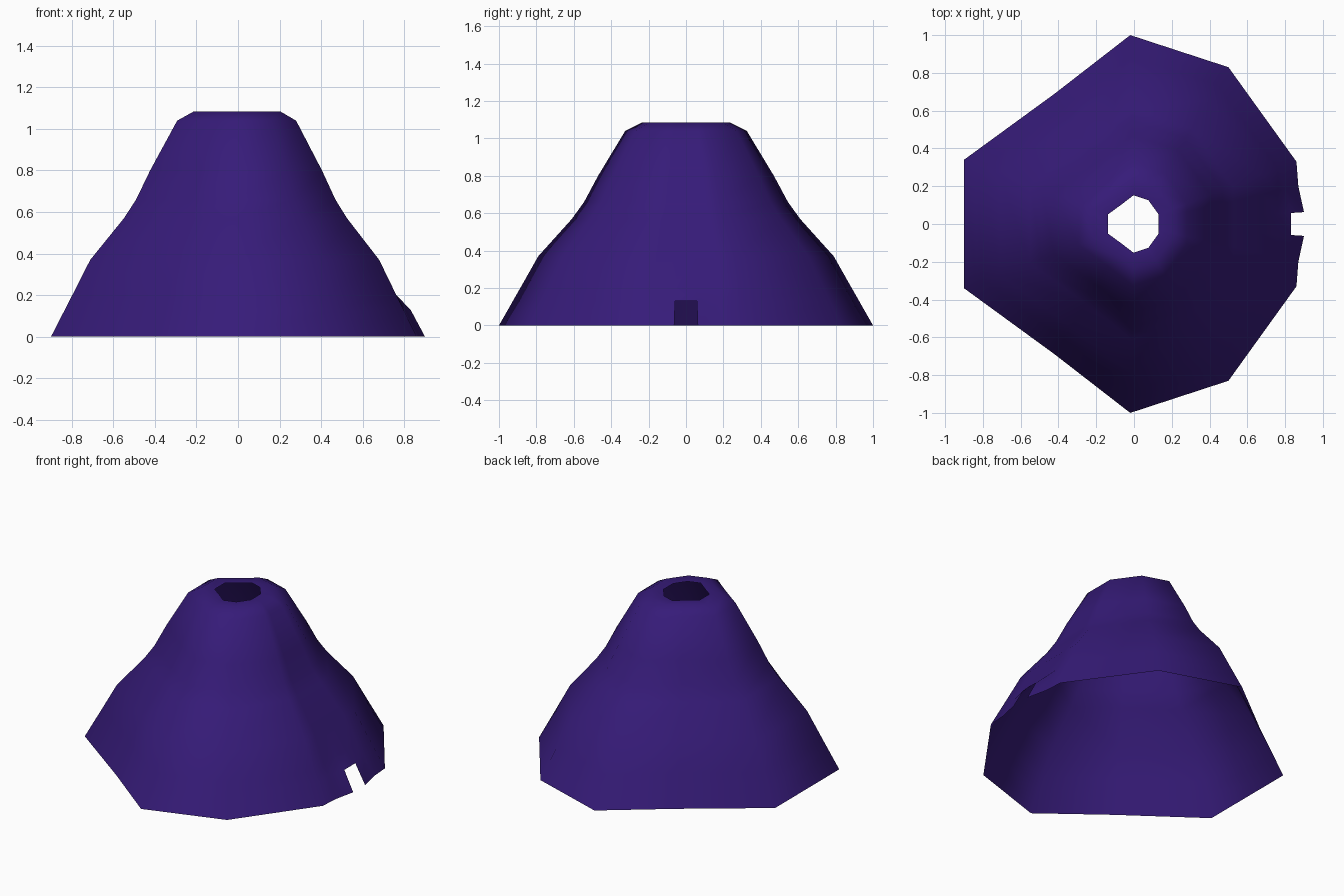
import bpy, bmesh

if "Cube" in bpy.data.objects:
    bpy.data.objects.remove(bpy.data.objects["Cube"])

# Half of the irregular plan outline (y >= 0), from the notch side round to the back; mirrored in y
half = [(0.86, 0.063), (0.86, 0.20), (0.86, 0.33), (0.50, 0.83), (-0.02, 1.0),
        (-0.42, 0.69), (-0.90, 0.34)]
outline = half + [(x, -y) for x, y in reversed(half)]
n = len(outline)

# Height and scale of each ring, bottom rim to top hole
profile = [(0, 1), (0.13, 0.926), (0.20, 0.886), (0.37, 0.79), (0.57, 0.61), (0.66, 0.545),
           (0.80, 0.47), (1.04, 0.325), (1.085, 0.235), (1.082, 0.152)]

# Outward bulge around the notch: {column: (rim, notch top)}
bulge = {0: (0.04, 0.034), 1: (0.01, 0.006)}

bm = bmesh.new()
rings = []
for r, (z, s) in enumerate(profile):
    ring = []
    for i, (x, y) in enumerate(outline):
        push = bulge.get(min(i, n - 1 - i), (0, 0))[r] if r < 2 else 0
        ring.append(bm.verts.new((x * s + push, y * s, z)))
    rings.append(ring)

# Skin the rings, leaving the notch open in the lowest band
for r in range(len(rings) - 1):
    a, b = rings[r], rings[r + 1]
    for i in range(n):
        j = (i + 1) % n
        if r == 0 and i == n - 1:
            continue
        bm.faces.new((a[i], a[j], b[j], b[i])).smooth = True

mesh = bpy.data.meshes.new("cone_shell")
bm.to_mesh(mesh)
bm.free()
shell = bpy.data.objects.new("cone_shell", mesh)
bpy.context.collection.objects.link(shell)

mat = bpy.data.materials.new("deep_indigo")
mat.diffuse_color = (0.037, 0.011, 0.19, 1)
mat.use_nodes = True
mat.node_tree.nodes["Principled BSDF"].inputs["Base Color"].default_value = mat.diffuse_color
mesh.materials.append(mat)
